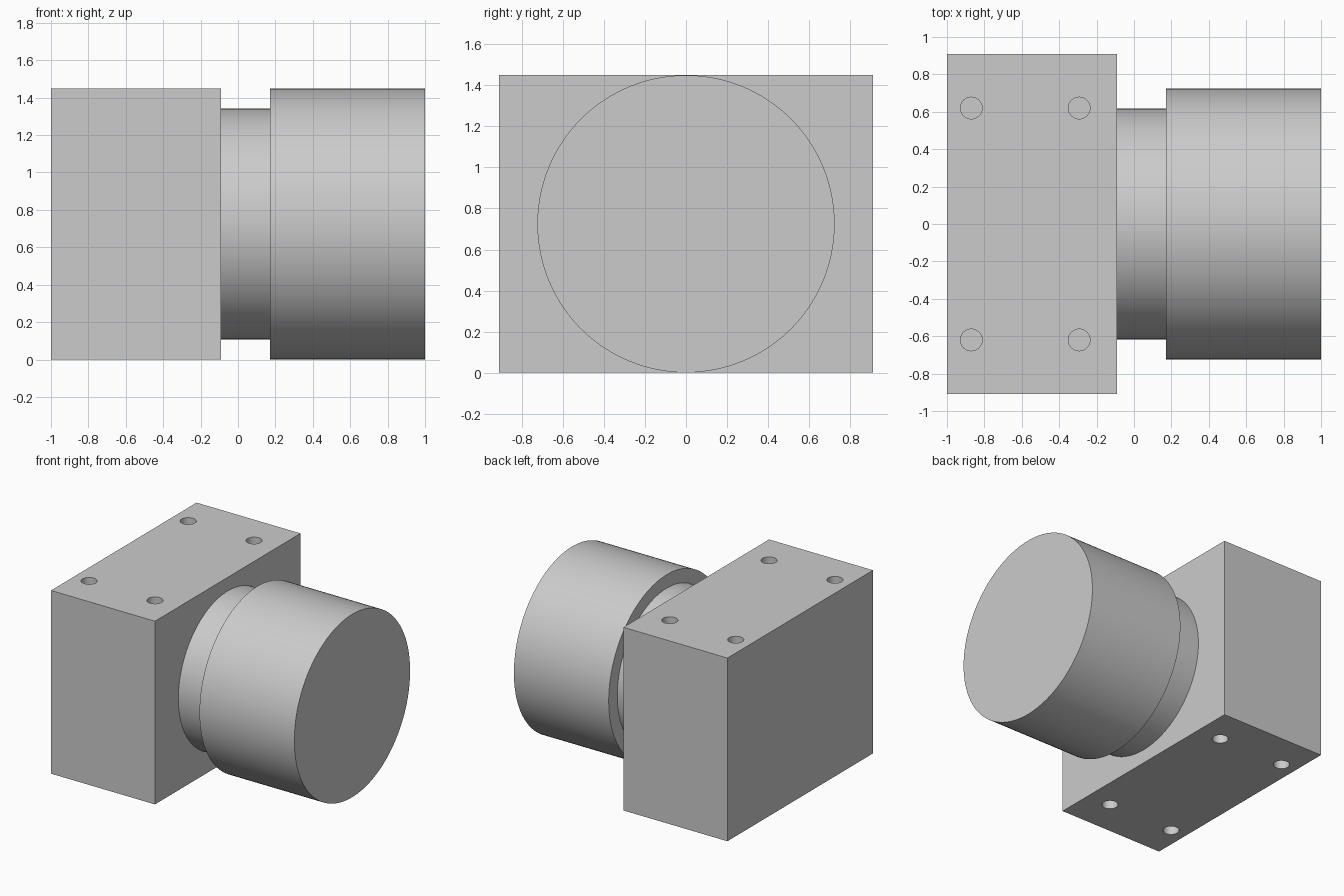
import bpy
import math

cube = bpy.data.objects.get("Cube")
if cube:
    bpy.data.objects.remove(cube, do_unlink=True)

# One plain grey for every part
GREY = (0.6, 0.6, 0.6, 1.0)
grey = bpy.data.materials.new("light_grey")
grey.use_nodes = True
grey.diffuse_color = GREY
grey.node_tree.nodes["Principled BSDF"].inputs["Base Color"].default_value = GREY

HEIGHT = 1.45
AXIS_Z = HEIGHT / 2
BLOCK_LEFT, BLOCK_RIGHT = -1.0, -0.09
BLOCK_HALF_DEPTH = 0.91
HOLE_RADIUS, HOLE_DEPTH = 0.058, 0.25


def finish(obj, name):
    obj.name = name
    obj.data.name = name
    obj.data.materials.clear()
    obj.data.materials.append(grey)
    return obj


def round_part(name, x0, x1, radius):
    """Smooth cylinder lying along x."""
    bpy.ops.mesh.primitive_cylinder_add(
        vertices=128, radius=radius, depth=x1 - x0,
        location=((x0 + x1) / 2, 0, AXIS_Z), rotation=(0, math.pi / 2, 0))
    bpy.ops.object.shade_smooth_by_angle(angle=math.radians(30))
    return finish(bpy.context.object, name)


# Mounting block
bpy.ops.mesh.primitive_cube_add(
    size=1, location=((BLOCK_LEFT + BLOCK_RIGHT) / 2, 0, AXIS_Z))
block = finish(bpy.context.object, "mounting_block")
block.scale = (BLOCK_RIGHT - BLOCK_LEFT, 2 * BLOCK_HALF_DEPTH, HEIGHT)
bpy.ops.object.transform_apply(location=False, rotation=False, scale=True)

# Blind screw holes in the top and bottom of the block
cutters = []
for x in (-0.87, -0.293):
    for y in (-0.62, 0.62):
        for z in (0, HEIGHT):
            bpy.ops.mesh.primitive_cylinder_add(
                vertices=48, radius=HOLE_RADIUS, depth=2 * HOLE_DEPTH,
                location=(x, y, z))
            cutter = finish(bpy.context.object, "hole_cutter")
            cutter.hide_render = True
            cutters.append(cutter)
            cut = block.modifiers.new("screw_hole", 'BOOLEAN')
            cut.operation = 'DIFFERENCE'
            cut.solver = 'EXACT'
            cut.object = cutter

bpy.ops.object.select_all(action='DESELECT')
block.select_set(True)
bpy.context.view_layer.objects.active = block
for modifier in list(block.modifiers):
    bpy.ops.object.modifier_apply(modifier=modifier.name)
for cutter in cutters:
    bpy.data.objects.remove(cutter, do_unlink=True)
bpy.ops.object.shade_smooth_by_angle(angle=math.radians(30))

# Neck and wide drum
round_part("neck", BLOCK_RIGHT, 0.17, 0.617)
round_part("drum", 0.17, 1.0, 0.724)
